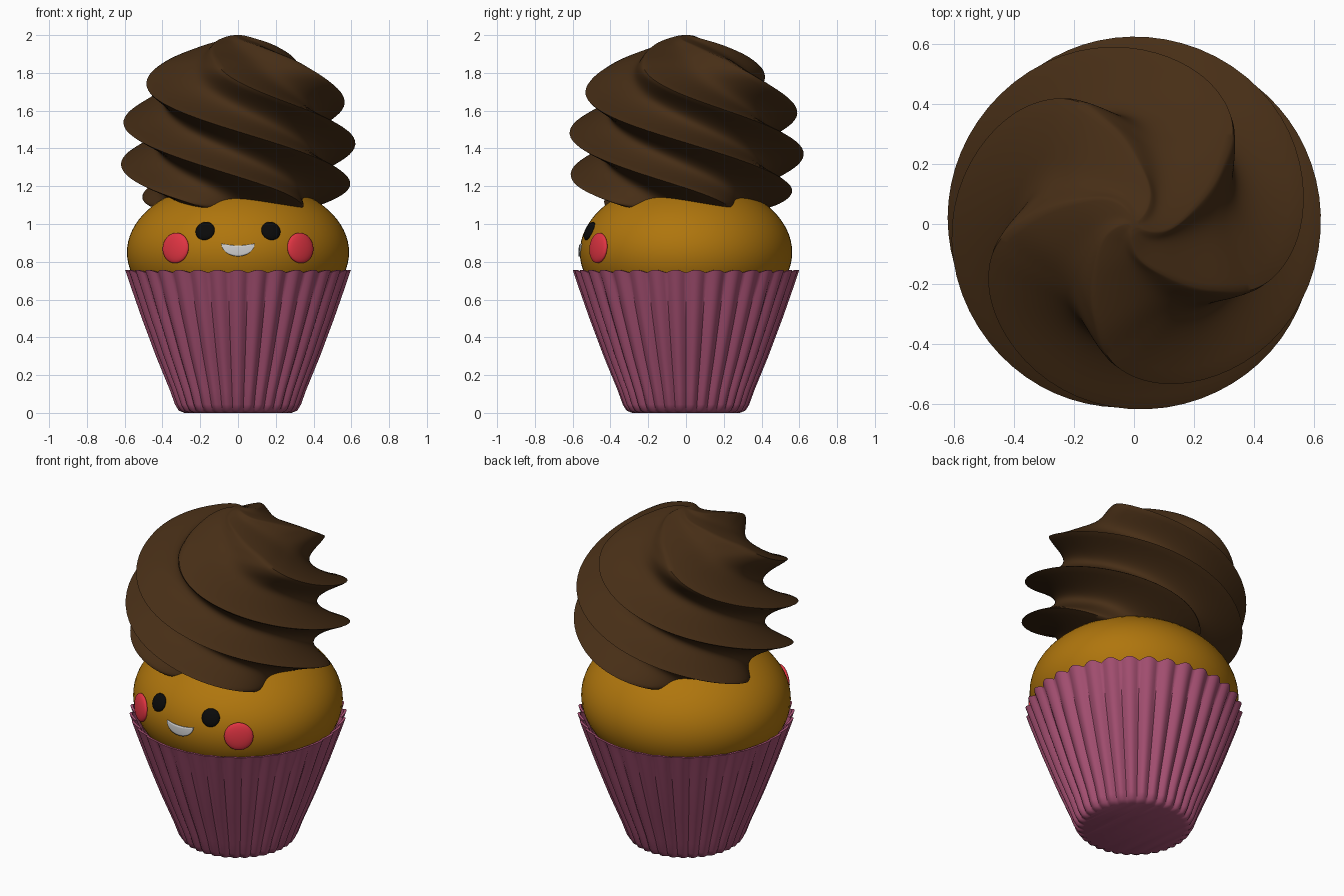
import bpy, bmesh
from math import sin, cos, pi, sqrt, radians
from mathutils import Vector

if "Cube" in bpy.data.objects:
    bpy.data.objects.remove(bpy.data.objects["Cube"])

DOME_C = Vector((0, 0, 0.85))
DOME_R = Vector((0.588, 0.562, 0.385))


def material(name, rgb):
    m = bpy.data.materials.new(name)
    m.diffuse_color = (*rgb, 1)
    m.use_nodes = True
    m.node_tree.nodes["Principled BSDF"].inputs["Base Color"].default_value = m.diffuse_color
    return m


def finish(name, bm, mat, angle=40):
    bmesh.ops.recalc_face_normals(bm, faces=bm.faces[:])
    me = bpy.data.meshes.new(name)
    bm.to_mesh(me)
    bm.free()
    me.materials.append(mat)
    me.shade_smooth()
    me.set_sharp_from_angle(angle=radians(angle))
    ob = bpy.data.objects.new(name, me)
    bpy.context.collection.objects.link(ob)
    return ob


def smooth_path(pts, steps):
    """Catmull-Rom curve through the profile points."""
    p = [Vector(q) for q in pts]
    p = [2 * p[0] - p[1]] + p + [2 * p[-1] - p[-2]]
    out = []
    for i in range(1, len(p) - 2):
        a, b, c, d = p[i - 1:i + 3]
        for s in range(steps):
            t = s / steps
            out.append(0.5 * (2 * b + (c - a) * t + (2 * a - 5 * b + 4 * c - d) * t * t
                              + (3 * b - a - 3 * c + d) * t ** 3))
    return out + [p[-2]]


def rings(name, profile, n, point, mat, caps, angle=40):
    """Skin a stack of rings; point(ring, angle) gives each vertex."""
    bm = bmesh.new()
    loops = [[bm.verts.new(point(q, 2 * pi * j / n)) for j in range(n)] for q in profile]
    for lo, hi in zip(loops, loops[1:]):
        for j in range(n):
            k = (j + 1) % n
            bm.faces.new((lo[j], lo[k], hi[k], hi[j]))
    for i in caps:
        bm.faces.new(loops[i])
    return finish(name, bm, mat, angle)


pink = material("wrapper_pink", (0.38, 0.08, 0.17))
golden = material("cake_golden", (0.43, 0.18, 0.004))
chocolate = material("chocolate", (0.062, 0.027, 0.008))
black = material("eye_black", (0.003, 0.003, 0.003))
red = material("cheek_red", (0.75, 0.035, 0.055))
white = material("mouth_white", (0.8, 0.8, 0.8))

# Fluted paper wrapper: radius, height, flute depth, rim scallop
wrapper_profile = [(0.285, 0, 0.012, 0), (0.315, 0.012, 0.016, 0), (0.335, 0.045, 0.02, 0),
                   (0.362, 0.12, 0.022, 0), (0.436, 0.3, 0.024, 0), (0.511, 0.5, 0.026, 0),
                   (0.574, 0.68, 0.027, 0), (0.60, 0.757, 0.027, 0.016),
                   (0.585, 0.757, 0.024, 0.016), (0.55, 0.66, 0.02, 0), (0.46, 0.45, 0.02, 0)]


def wrapper_point(q, a):
    r, z, depth, scallop = q
    dip = 1 - sqrt(sin(17 * a) ** 2 + 0.01)
    r -= depth * dip
    return r * cos(a), r * sin(a), z - scallop * dip


rings("wrapper", wrapper_profile, 34 * 8, wrapper_point, pink, (0,), 60)

# Cake dome
bm = bmesh.new()
bmesh.ops.create_uvsphere(bm, u_segments=64, v_segments=40, radius=1)
for v in bm.verts:
    v.co = DOME_C + v.co * DOME_R
finish("cake", bm, golden)

# Frosting: five-pointed section twisted as it rises (radius, height, turn in degrees)
frosting_profile = smooth_path([(0.28, 1.07, 324), (0.41, 1.077, 322), (0.51, 1.115, 310),
                                (0.588, 1.19, 288), (0.618, 1.30, 255), (0.622, 1.42, 219),
                                (0.605, 1.55, 180), (0.56, 1.67, 146), (0.512, 1.75, 127),
                                (0.45, 1.815, 115), (0.35, 1.88, 105), (0.20, 1.945, 85),
                                (0.10, 1.98, 58), (0.05, 1.995, 44), (0.02, 2.0, 36)], 7)


def frosting_point(q, a):
    r, z, turn = q
    valley = sqrt(sin(2.5 * a) ** 2 + 0.002) - sqrt(0.002)
    r *= 1 - 0.31 * valley
    t = a + radians(turn)
    return r * cos(t), r * sin(t), z


rings("frosting", frosting_profile, 120, frosting_point, chocolate, (0, -1), 50)


# Face parts follow the front of the dome
def dome_front(x, z):
    k = 1 - (x / DOME_R.x) ** 2 - ((z - DOME_C.z) / DOME_R.z) ** 2
    return Vector((x, -DOME_R.y * sqrt(k), z))


def button(name, x, z, radius, thick, mat):
    p = dome_front(x, z)
    d = p - DOME_C
    normal = Vector([d[i] / DOME_R[i] ** 2 for i in range(3)])
    bm = bmesh.new()
    bmesh.ops.create_uvsphere(bm, u_segments=32, v_segments=16, radius=1)
    rot = normal.to_track_quat('Z', 'Y')
    for v in bm.verts:
        v.co = p + rot @ (v.co * Vector((radius, radius, thick)))
    finish(name, bm, mat)


for side, s in (("left", -1), ("right", 1)):
    button(side + "_eye", s * 0.174, 0.963, 0.052, 0.02, black)
    button(side + "_cheek", s * 0.33, 0.873, 0.081, 0.022, red)

# Smiling half-moon mouth
bm = bmesh.new()
cols, rows = 24, 6
grid = []
for i in range(cols + 1):
    u = -cos(pi * i / cols)
    top = 0.886 + 0.010 * u * u
    bottom = 0.893 - 0.064 * sqrt(max(1 - u * u, 0)) ** 1.1
    bottom = min(bottom, top - 0.003)
    grid.append([bm.verts.new(dome_front(0.088 * u, bottom + (top - bottom) * j / rows)
                              + Vector((0, -0.001, 0))) for j in range(rows + 1)])
for a, b in zip(grid, grid[1:]):
    for j in range(rows):
        bm.faces.new((a[j], b[j], b[j + 1], a[j + 1]))
mouth = finish("mouth", bm, white)
solid = mouth.modifiers.new("thickness", 'SOLIDIFY')
solid.thickness = 0.012
solid.offset = 0
